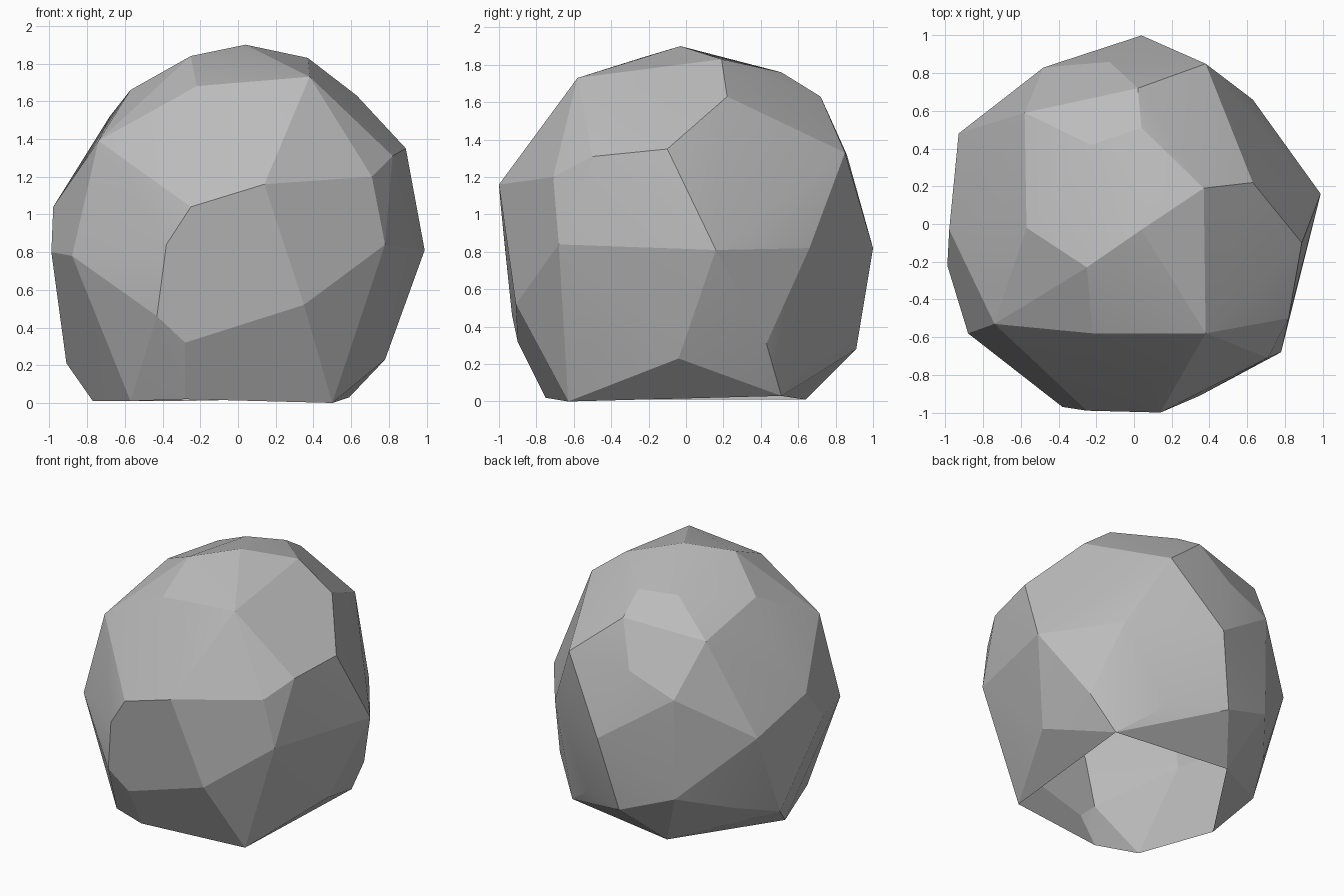
import bpy
import bmesh
from math import radians
from mathutils import Vector

default_cube = bpy.data.objects.get("Cube")
if default_cube:
    bpy.data.objects.remove(default_cube, do_unlink=True)

# Corner points of the chipped stone in hundredths of a unit, by height band
crown = [(4, -3, 190), (37, 19, 183), (-25, -23, 184), (38, -58, 173),
         (-22, -58, 168), (-57, -2, 166), (-23, 42, 175), (4, 51, 176),
         (2, 72, 163), (63, 22, 163), (-58, 59, 156), (-68, 9, 152)]
shoulder = [(-74, -53, 139), (89, -10, 135), (82, -50, 131), (38, 85, 133),
            (-13, 86, 132), (71, -71, 120), (-48, 83, 118), (14, -100, 116),
            (-25, -99, 104), (-98, -3, 104)]
waist = [(-93, 48, 88), (78, -68, 84), (-38, -97, 84), (63, 66, 82),
         (4, 100, 82), (99, 16, 81), (-99, -22, 80), (-88, -58, 78),
         (40, 75, 57), (35, -91, 52), (-43, -93, 46)]
foot = [(-48, 82, 43), (-28, -90, 32), (75, 43, 31), (67, -47, 30),
        (-8, 91, 28), (-74, 49, 31), (32, 72, 24), (78, -4, 23), (-91, 18, 21)]
rim = [(50, -63, 0), (-28, -75, 2), (-57, -63, 1), (-77, -8, 1),
       (-29, 64, 1), (59, 51, 3)]


def make_material(name, colour):
    material = bpy.data.materials.new(name)
    material.use_nodes = True
    material.diffuse_color = colour
    shader = material.node_tree.nodes["Principled BSDF"]
    shader.inputs["Base Color"].default_value = colour
    shader.inputs["Roughness"].default_value = 0.9
    return material


def make_stone(name, corners, material):
    """Wrap the corners in a faceted shell that is open underneath."""
    bm = bmesh.new()
    for corner in corners:
        bm.verts.new(Vector(corner) / 100)
    hull = bmesh.ops.convex_hull(bm, input=bm.verts)
    unused = [v for v in hull["geom_interior"] if isinstance(v, bmesh.types.BMVert)]
    bmesh.ops.delete(bm, geom=unused, context="VERTS")
    bmesh.ops.recalc_face_normals(bm, faces=bm.faces)
    # Open underside: drop every face that lies wholly on the ground
    underside = [f for f in bm.faces if all(v.co.z < 0.05 for v in f.verts)]
    bmesh.ops.delete(bm, geom=underside, context="FACES")
    bmesh.ops.dissolve_limit(bm, angle_limit=radians(4), verts=bm.verts, edges=bm.edges)
    mesh = bpy.data.meshes.new(name)
    bm.to_mesh(mesh)
    bm.free()
    mesh.materials.append(material)
    stone = bpy.data.objects.new(name, mesh)
    bpy.context.collection.objects.link(stone)
    return stone


# Boulder: soft across shallow creases, crisp along the strong ones
grey = make_material("stone grey", (0.5, 0.5, 0.5, 1))
boulder = make_stone("boulder", crown + shoulder + waist + foot + rim, grey)
bpy.ops.object.select_all(action="DESELECT")
boulder.select_set(True)
bpy.context.view_layer.objects.active = boulder
bpy.ops.object.shade_smooth_by_angle(angle=radians(12))
